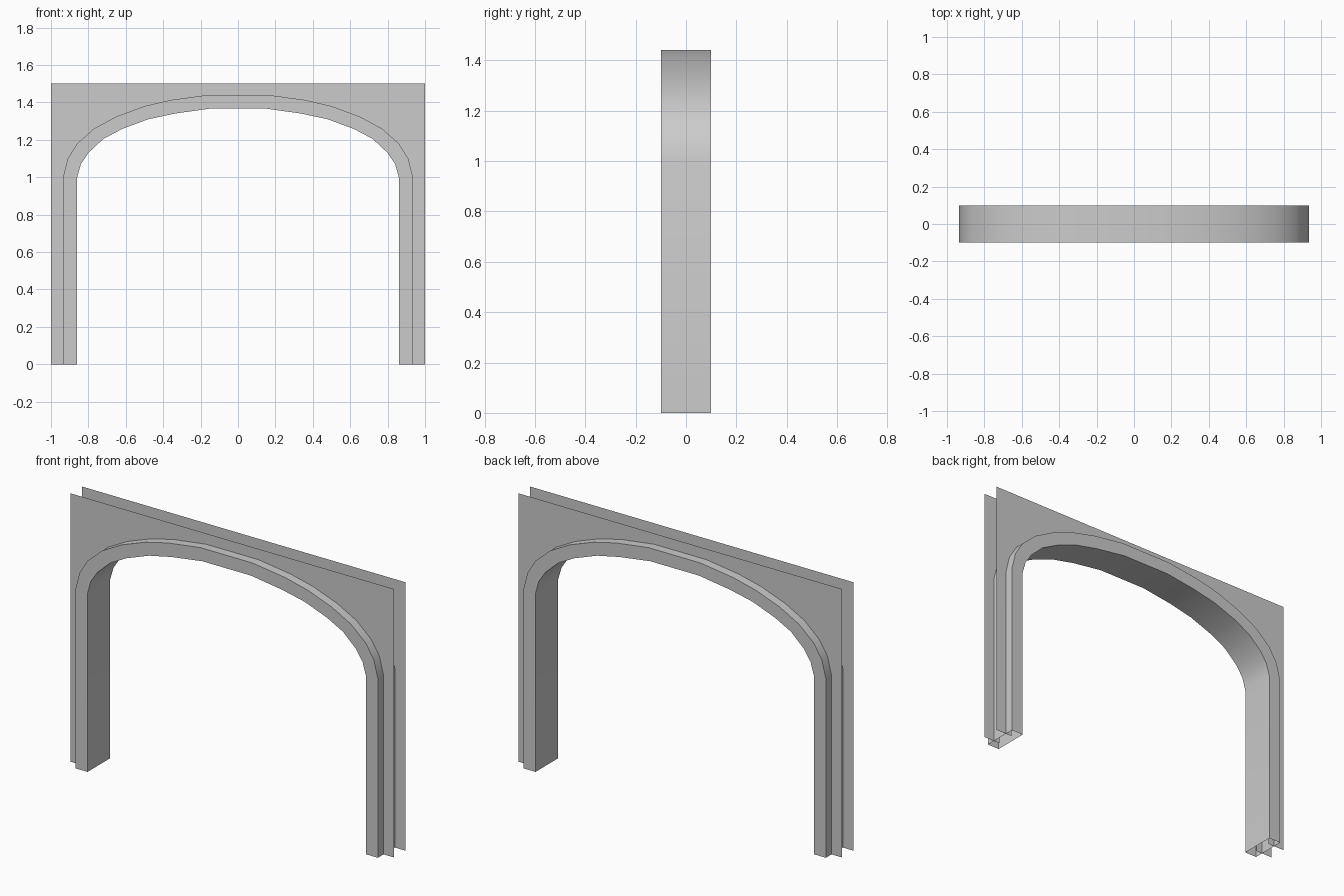
import bpy
import bmesh
import math

if "Cube" in bpy.data.objects:
    bpy.data.objects.remove(bpy.data.objects["Cube"], do_unlink=True)

TOP = 1.5
TRIM_Y = 0.1
PANEL_Y = 0.05

stone = bpy.data.materials.new("plain grey")
stone.use_nodes = True
stone.diffuse_color = (0.6, 0.6, 0.6, 1)
stone.node_tree.nodes["Principled BSDF"].inputs["Base Color"].default_value = (0.6, 0.6, 0.6, 1)


def mirrored(half):
    """Complete an arch line from its left half, foot to crown."""
    return half + [(-x, z) for x, z in reversed(half)]


def finish(name, bm):
    mesh = bpy.data.meshes.new(name)
    bm.to_mesh(mesh)
    bm.free()
    mesh.materials.append(stone)
    obj = bpy.data.objects.new(name, mesh)
    bpy.context.collection.objects.link(obj)
    return obj


# Arch lines in x, z
outer = mirrored([(-0.935, 0), (-0.935, 1.0), (-0.91, 1.1), (-0.86, 1.18), (-0.77, 1.26),
                  (-0.65, 1.325), (-0.5, 1.38), (-0.36, 1.413), (-0.16, 1.44)])
inner = mirrored([(-0.86, 0), (-0.86, 1.0), (-0.84, 1.07), (-0.8, 1.13), (-0.72, 1.205),
                  (-0.62, 1.258), (-0.48, 1.31), (-0.34, 1.34), (-0.15, 1.367)])
middle = [((a + c) / 2, (b + d) / 2) for (a, b), (c, d) in zip(outer, inner)]

# Arch trim: a hollow rectangular tube, open at the feet
bm = bmesh.new()
lines = [(outer, -TRIM_Y), (outer, TRIM_Y), (inner, TRIM_Y), (inner, -TRIM_Y)]
rails = [[bm.verts.new((x, y, z)) for x, z in line] for line, y in lines]
for k in range(4):
    a, b = rails[k], rails[(k + 1) % 4]
    for i in range(len(a) - 1):
        bm.faces.new((a[i], a[i + 1], b[i + 1], b[i]))
bmesh.ops.recalc_face_normals(bm, faces=bm.faces)
trim = finish("arch_trim", bm)
# Outer and inner surfaces are smooth along the curve
bpy.ops.object.select_all(action="DESELECT")
trim.select_set(True)
bpy.context.view_layer.objects.active = trim
bpy.ops.object.shade_smooth_by_angle(angle=math.radians(40))

# Thin wall sheets, front and back, with the arch opening
for name, side in (("front_wall", -1), ("back_wall", 1)):
    bm = bmesh.new()
    outline = [(1, 0), (1, TOP), (-1, TOP), (-1, 0)] + middle
    face = bm.faces.new([bm.verts.new((x, side * PANEL_Y, z)) for x, z in outline])
    face.normal_update()
    if face.normal.y * side < 0:
        face.normal_flip()
    bmesh.ops.triangulate(bm, faces=[face])
    finish(name, bm)
